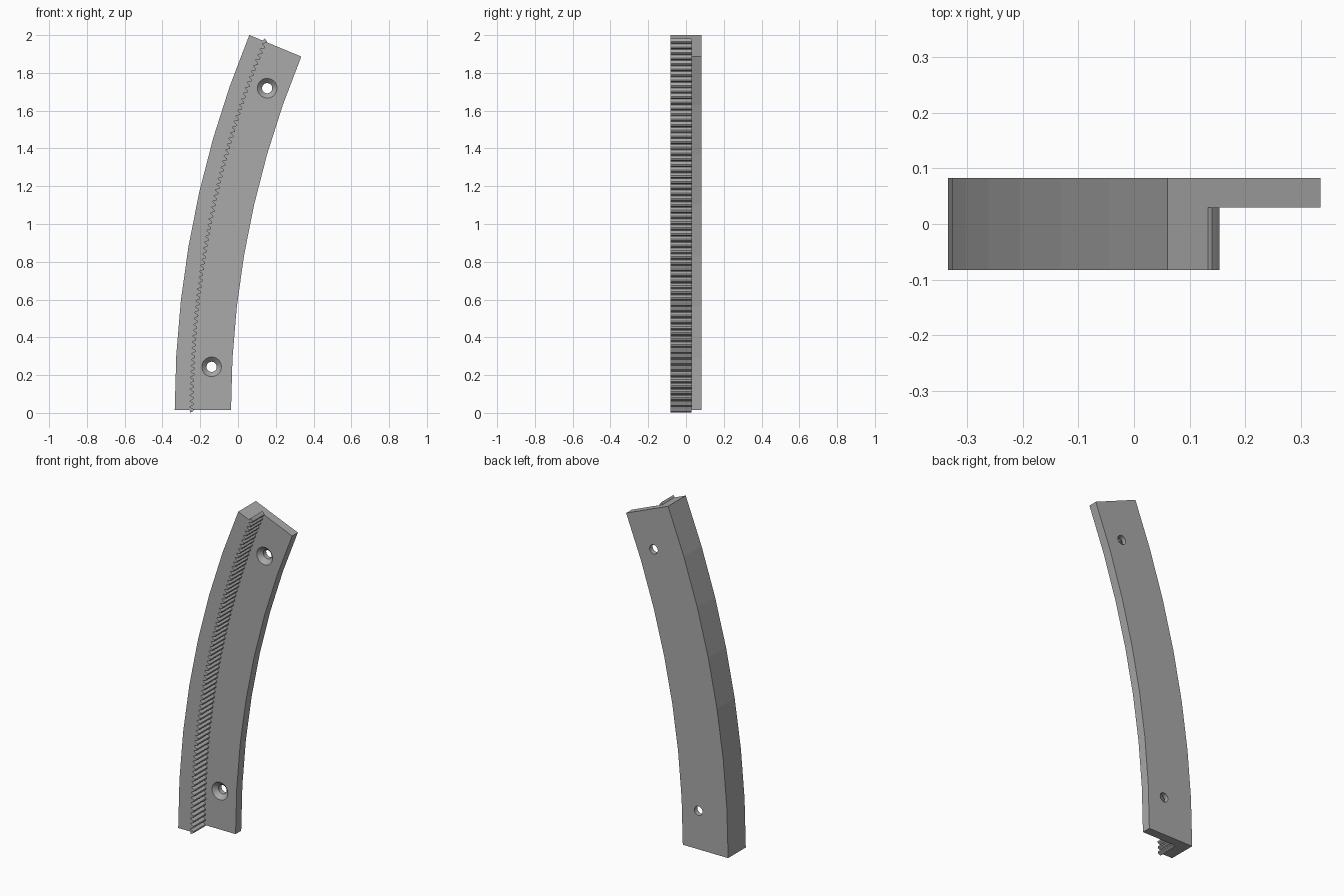
import bpy, bmesh, math
from mathutils import Matrix, Vector

if "Cube" in bpy.data.objects:
    bpy.data.objects.remove(bpy.data.objects["Cube"])

CX, CZ = 4.852, 0.0155            # centre of the ring the segment belongs to
R_OUT, R_IN = 5.187, 4.889        # outer and inner edge
R_ROOT, R_TIP = 5.106, 5.087      # tooth root and tip
SWEEP = math.radians(22.5)
SEGMENTS, TEETH = 7, 64
FRONT, STEP, BACK = -0.083, 0.03, 0.083
PITCH = SWEEP / TEETH

grey = bpy.data.materials.new("plain grey")
grey.use_nodes = True
colour = (0.4, 0.4, 0.4, 1)
grey.diffuse_color = colour
grey.node_tree.nodes["Principled BSDF"].inputs["Base Color"].default_value = colour


def polar(r, a):
    return CX - r * math.cos(a), CZ + r * math.sin(a)


def arc(r):
    return [polar(r, SWEEP * i / SEGMENTS) for i in range(SEGMENTS + 1)]


def finish(name, bm):
    bmesh.ops.recalc_face_normals(bm, faces=bm.faces)
    mesh = bpy.data.meshes.new(name)
    bm.to_mesh(mesh)
    bm.free()
    mesh.materials.append(grey)
    obj = bpy.data.objects.new(name, mesh)
    bpy.context.collection.objects.link(obj)
    return obj


def prism(name, outline, y0, y1):
    bm = bmesh.new()
    face = bm.faces.new([bm.verts.new((x, y0, z)) for x, z in outline])
    out = bmesh.ops.extrude_face_region(bm, geom=[face])
    moved = [v for v in out["geom"] if isinstance(v, bmesh.types.BMVert)]
    bmesh.ops.translate(bm, verts=moved, vec=(0, y1 - y0, 0))
    return finish(name, bm)


def combine(target, tool, operation):
    mod = target.modifiers.new(operation, "BOOLEAN")
    mod.operation, mod.solver, mod.object = operation, "EXACT", tool
    bpy.context.view_layer.objects.active = target
    bpy.ops.object.modifier_apply(modifier=mod.name)
    bpy.data.objects.remove(tool)


# Back plate
body = prism("curved_rack", arc(R_OUT) + arc(R_IN)[::-1], STEP, BACK)

# Toothed rail, with a tooth centred on each end
teeth = []
for i in range(TEETH + 1):
    a = i * PITCH
    for r, half in ((R_ROOT, -0.46), (R_ROOT - 0.009, -0.32), (R_TIP, -0.14),
                    (R_TIP, 0.14), (R_ROOT - 0.009, 0.32), (R_ROOT, 0.46)):
        teeth.append(polar(r, a + half * PITCH))
ends = [polar(R_ROOT + 0.002, 0)], [polar(R_ROOT + 0.002, SWEEP)]
rail = prism("toothed_rail", arc(R_OUT) + ends[1] + teeth[::-1] + ends[0], FRONT, STEP)
combine(body, rail, "UNION")

# Countersunk screw holes
for degrees in (2.62, 19.93):
    x, z = polar(4.997, math.radians(degrees))
    bm = bmesh.new()
    rings = []
    for r, y in ((0.057, STEP - 0.005), (0.027, STEP + 0.025), (0.027, BACK + 0.02)):
        ring = bmesh.ops.create_circle(bm, segments=32, radius=r)["verts"]
        bmesh.ops.transform(bm, verts=ring, matrix=Matrix.Translation(
            Vector((x, y, z))) @ Matrix.Rotation(math.pi / 2, 4, "X"))
        rings.append(ring)
    for a, b in zip(rings, rings[1:]):
        for i in range(32):
            j = (i + 1) % 32
            bm.faces.new((a[i], a[j], b[j], b[i]))
    bm.faces.new(rings[0])
    bm.faces.new(rings[-1])
    combine(body, finish("hole_cutter", bm), "DIFFERENCE")

# Merge coplanar faces left by the joins
bm = bmesh.new()
bm.from_mesh(body.data)
bmesh.ops.remove_doubles(bm, verts=bm.verts, dist=0.00005)
bmesh.ops.dissolve_limit(bm, angle_limit=math.radians(0.5), verts=bm.verts, edges=bm.edges)
bm.to_mesh(body.data)
bm.free()
